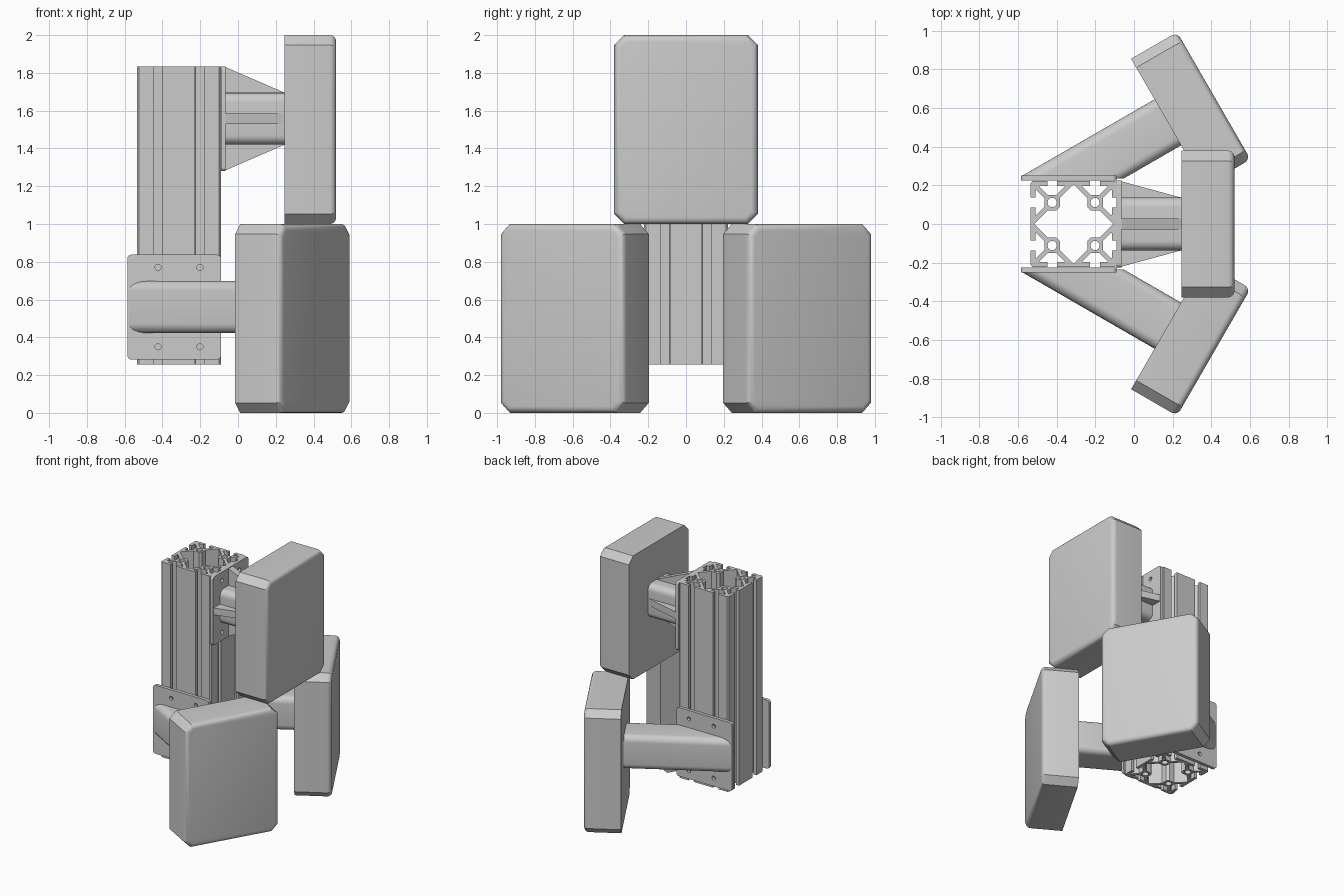
import bpy, bmesh
from math import sin, cos, pi, radians
from mathutils import Matrix, Vector

if "Cube" in bpy.data.objects:
    bpy.data.objects.remove(bpy.data.objects["Cube"])


def frame(angle, origin):
    """Upright profile plane whose extrusion direction points at `angle` in plan."""
    c, s = cos(angle), sin(angle)
    x, y, z = origin
    return Matrix(((-s, 0, c, x), (c, 0, s, y), (0, 1, 0, z), (0, 0, 0, 1)))


def circle(x, y, r, n=16):
    return [(x + r * cos(2 * pi * i / n), y + r * sin(2 * pi * i / n)) for i in range(n)]


def rounded_rect(w, h, r, seg=6):
    pts = []
    for k, (sx, sy) in enumerate(((1, 1), (-1, 1), (-1, -1), (1, -1))):
        for i in range(seg + 1):
            a = (k + i / seg) * pi / 2
            pts.append((sx * (w / 2 - r) + r * cos(a), sy * (h / 2 - r) + r * sin(a)))
    return pts


def prism(name, loops, depth, matrix, bevel=0, cuts=()):
    """Extrude a filled outline (with holes); optionally round the front rim or trim by planes."""
    cu = bpy.data.curves.new(name + "_outline", 'CURVE')
    cu.dimensions, cu.fill_mode, cu.extrude = '2D', 'BOTH', depth / 2
    for loop in loops:
        sp = cu.splines.new('POLY')
        sp.points.add(len(loop) - 1)
        for p, (x, y) in zip(sp.points, loop):
            p.co = (x, y, 0, 1)
        sp.use_cyclic_u = True
    tmp = bpy.data.objects.new(name + "_outline", cu)
    bpy.context.collection.objects.link(tmp)
    bpy.context.view_layer.update()
    dg = bpy.context.evaluated_depsgraph_get()
    me = bpy.data.meshes.new_from_object(tmp.evaluated_get(dg))
    bpy.data.objects.remove(tmp)
    bpy.data.curves.remove(cu)

    bm = bmesh.new()
    bm.from_mesh(me)
    bmesh.ops.remove_doubles(bm, verts=bm.verts, dist=1e-5)
    bmesh.ops.translate(bm, verts=bm.verts, vec=(0, 0, depth / 2))
    if bevel:
        bmesh.ops.dissolve_limit(bm, angle_limit=0.02, verts=bm.verts, edges=bm.edges)
        rim = [e for e in bm.edges if all(v.co.z > depth - 1e-4 for v in e.verts)]
        bmesh.ops.bevel(bm, geom=rim, offset=bevel, segments=5, profile=0.5, affect='EDGES')
    bmesh.ops.transform(bm, matrix=matrix, verts=bm.verts)
    for co, no in cuts:
        bmesh.ops.bisect_plane(bm, geom=bm.verts[:] + bm.edges[:] + bm.faces[:],
                               plane_co=co, plane_no=no, clear_inner=True)
        bmesh.ops.holes_fill(bm, edges=[e for e in bm.edges if e.is_boundary], sides=0)
    bmesh.ops.recalc_face_normals(bm, faces=bm.faces)
    bm.to_mesh(me)
    bm.free()
    me.shade_smooth()
    me.set_sharp_from_angle(angle=radians(30))
    me.name = name
    ob = bpy.data.objects.new(name, me)
    bpy.context.collection.objects.link(ob)
    return ob


def four_turns(quarter):
    """Repeat a quarter outline clockwise around the centre."""
    pts, q = [], list(quarter)
    for _ in range(4):
        pts += q
        q = [(y, -x) for x, y in q]
    return pts


# Slotted square post
h, a = 0.2225, 0.111
half = [(a - .025, h), (a - .025, .1975), (.046, .1975), (.046, .193), (.088, .151),
        (.134, .151), (.176, .193), (.176, .1975), (a + .025, .1975), (a + .025, h), (h - .01, h)]
outer = four_turns(half + [(y, x) for x, y in reversed(half)])
cavity = four_turns([(0, .205), (.071, .134), (.071, .088), (.088, .071), (.134, .071)])
bores = [circle(sx * a, sy * a, .024) for sx in (-1, 1) for sy in (-1, 1)]
prism("slotted_post", [outer, cavity] + bores, 1.58, Matrix.Translation((-0.3125, 0, 0.255)))

# Shared outlines
W, H, C = 0.38, 0.5, 0.053
pad = [(W, C - H), (W, H - C), (W - C, H), (C - W, H),
       (-W, H - C), (-W, C - H), (C - W, -H), (W - C, -H)]
arm = rounded_rect(0.275, 0.275, 0.05)


def plate_loops(width, shift):
    holes = [circle(shift + sx * a, sz * 0.21, .016) for sx in (-1, 1) for sz in (-1, 1)]
    return [rounded_rect(width, 0.555, 0.02)] + holes


# Upper pad, arm and mounting plate
prism("upper_pad", [pad], 0.275, frame(0, (0.245, 0, 1.5)), bevel=0.035)
prism("upper_arm", [arm], 0.325, frame(0, (-0.075, 0, 1.5575)))
prism("upper_plate", plate_loops(0.45, 0), 0.025, frame(0, (-0.09, 0, 1.5575)))

# Crossed gussets on the upper arm
prism("upright_gusset", [[(-.07, .275), (.246, .138), (.246, -.138), (-.07, -.275)]],
      0.055, frame(-pi / 2, (0, 0.0275, 1.5575)))
prism("flat_gusset", [[(-.07, .222), (.246, .136), (.246, -.136), (-.07, -.222)]],
      0.055, Matrix.Translation((0, 0, 1.53)))

# Lower pads, angled arms and side plates
for s, side in ((-1, "front"), (1, "back")):
    ang = s * pi / 6
    n = Vector((cos(ang), sin(ang), 0))
    face = Vector((0.175, s * 0.526, 0))
    prism(side + "_lower_pad", [pad], 0.275, frame(ang, face + Vector((0, 0, 0.5))), bevel=0.035)
    prism(side + "_lower_arm", [arm], 1.0, frame(ang, face - n + Vector((0, 0, 0.56))),
          cuts=[((0, s * 0.235, 0), (0, s, 0)), ((-0.584, 0, 0), (1, 0, 0))])
    prism(side + "_lower_plate", plate_loops(0.495, -s * 0.025), 0.025,
          frame(s * pi / 2, (-0.3375, s * 0.225, 0.56)))
